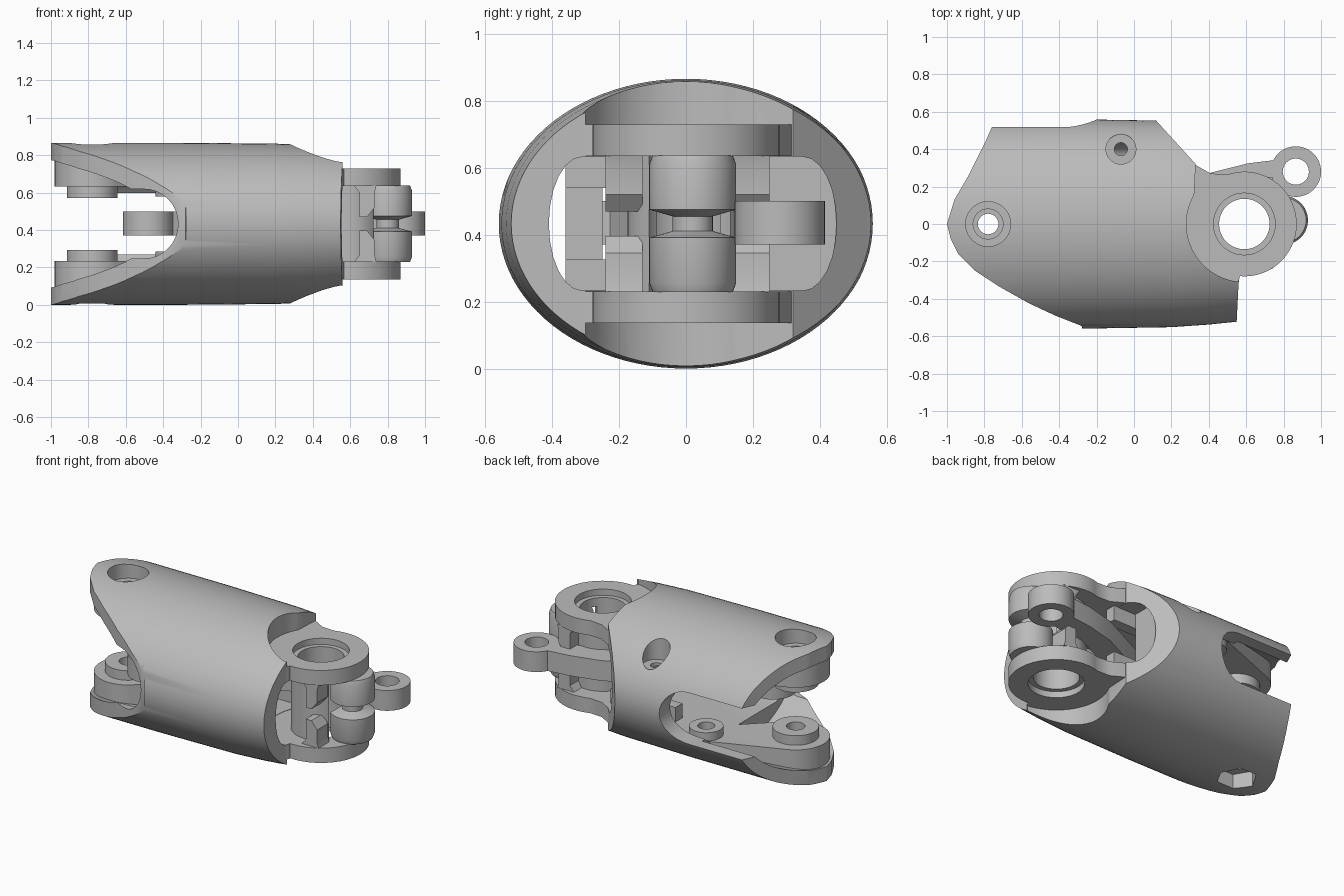
import bpy, bmesh, math
from mathutils import Vector

if "Cube" in bpy.data.objects:
    bpy.data.objects.remove(bpy.data.objects["Cube"])

grey = bpy.data.materials.new("plain_grey")
grey.use_nodes = True
grey.diffuse_color = (0.5, 0.5, 0.5, 1)
grey.node_tree.nodes["Principled BSDF"].inputs["Base Color"].default_value = (0.5, 0.5, 0.5, 1)

MID = 0.433                  # height of the symmetry plane
HINGE = (0.59, 0.0)          # lug hinge at the +x end
PIVOT = (-0.78, 0.0)         # fork pivot at the -x end
SCREW = (-0.07, 0.4)         # screw hole near the rear edge
SMALL = (-0.34, 0.28)        # small boss beside the rear slot


def loft(name, rings):
    """Closed solid through a list of equal-sized rings of points."""
    bm = bmesh.new()
    loops = [[bm.verts.new(p) for p in ring] for ring in rings]
    n = len(loops[0])
    for a, b in zip(loops, loops[1:]):
        for i in range(n):
            j = (i + 1) % n
            bm.faces.new((a[i], a[j], b[j], b[i]))
    bm.faces.new(loops[0][::-1])
    bm.faces.new(loops[-1])
    bmesh.ops.recalc_face_normals(bm, faces=bm.faces)
    mesh = bpy.data.meshes.new(name)
    bm.to_mesh(mesh)
    bm.free()
    mesh.materials.append(grey)
    ob = bpy.data.objects.new(name, mesh)
    bpy.context.scene.collection.objects.link(ob)
    return ob


def prism(name, outline, z0, z1):
    return loft(name, [[(x, y, z) for x, y in outline] for z in (z0, z1)])


def circle(c, r, n=48, start=0.0, end=math.tau):
    return [(c[0] + r * math.cos(start + (end - start) * i / n),
             c[1] + r * math.sin(start + (end - start) * i / n)) for i in range(n)]


def disc(name, c, r, z0, z1, n=48):
    return prism(name, circle(c, r, n), z0, z1)


def box(name, x0, x1, y0, y1, z0, z1):
    return prism(name, [(x0, y0), (x1, y0), (x1, y1), (x0, y1)], z0, z1)


def oval(x, ry, rz):
    return [(x, ry * math.cos(t), MID + rz * math.sin(t)) for t in (math.tau * i / 96 for i in range(96))]


def combine(ob, other, op="DIFFERENCE"):
    """Apply a boolean and throw the second solid away."""
    mod = ob.modifiers.new("cut", "BOOLEAN")
    mod.object, mod.operation, mod.solver = other, op, "EXACT"
    bpy.context.view_layer.objects.active = ob
    bpy.ops.object.modifier_apply(modifier=mod.name)
    bpy.data.objects.remove(other)


def flip(z0, z1, upper):
    """Height range above the symmetry plane, or its reflection."""
    return (z0, z1) if upper else (2 * MID - z1, 2 * MID - z0)


# Oval shell, lofted along x
shell = loft("shell", [oval(x, 0.56 * sy, MID * sz) for x, sy, sz in
                       [(-1.1, 1, 1), (-0.3, 1, 1), (0.2, 0.985, 0.99), (0.4, 0.96, 0.97), (0.62, 0.92, 0.93)]])

# Plan outline trims both ends of the shell
outline = [(-1, 0), (-0.98, -0.08), (-0.94, -0.16), (-0.85, -0.25), (-0.72, -0.335),
           (-0.56, -0.425), (-0.42, -0.49), (-0.28, -0.545), (-0.25, -0.7), (0.54, -0.7), (0.56, -0.3)]
outline += circle(HINGE, 0.31, 24, math.radians(-97), math.radians(-215))
outline += [(0.33, 0.32), (0.13, 0.54), (0, 0.69), (-0.69, 0.69), (-0.75, 0.54),
            (-0.79, 0.45), (-0.83, 0.37), (-0.89, 0.25), (-0.96, 0.13)]
combine(shell, prism("trim", outline, -0.2, 1.1), "INTERSECT")

# Cavity between the two cheeks, with rounded side walls
sect = []
for sign, y in ((1, 0.45), (-1, -0.41)):
    for i in range(13):
        t = math.radians(-90 + 15 * i)
        sect.append((y - sign * 0.1 + sign * 0.1 * math.cos(t), MID + sign * 0.2 * math.sin(t)))
combine(shell, loft("cavity", [[(x, y, z) for y, z in sect] for x in (-1.2, 1.2)]))

# Side slots with rounded inner ends, rear and front
for y0, y1, end, h in ((0.25, 0.8, -0.2, 0.165), (-0.8, -0.2, -0.32, 0.185)):
    slot = [(-1.3, MID - h), (-1.3, MID + h)]
    slot += [(end - 0.18 + 0.18 * math.sin(t), MID + h * math.cos(t))
             for t in (math.pi * i / 16 for i in range(17))]
    combine(shell, loft("slot", [[(x, y, z) for x, z in slot] for y in (y0, y1)]))

# Fork cheeks hollowed to a thin skin, leaving a lug that tapers to the small boss
pocket = loft("pocket", [oval(x, 0.5, 0.34) for x in (-1.2, -0.42)])
axis = math.atan2(SMALL[1] - PIVOT[1], SMALL[0] - PIVOT[0])
lean = math.acos((0.2 - 0.1) / math.dist(PIVOT, SMALL))
web = circle(PIVOT, 0.2, 36, axis + lean, axis + math.tau - lean)
web += circle(SMALL, 0.1, 18, axis - lean, axis + lean)
combine(pocket, prism("web", web, -0.1, 1))
combine(shell, pocket)

# Pivot bore, round recess above, hexagonal recess below, and the side screw hole
for c, r, z0, z1, n in [(PIVOT, 0.055, -0.1, 1, 32), (PIVOT, 0.12, 0.77, 1, 48), (PIVOT, 0.08, 0.74, 1, 48),
                        (PIVOT, 0.12, -0.1, 0.1, 6), (SCREW, 0.035, MID, 1, 32),
                        (SCREW, 0.08, 0.647, 1, 48)]:
    combine(shell, disc("bore", c, r, z0, z1, n))

parts = [shell]

# Sleeve around the hinge bore
sleeve = disc("hinge_sleeve", HINGE, 0.175, 0.23, 0.637)
combine(sleeve, disc("bore", HINGE, 0.135, 0, 1))
combine(sleeve, disc("clearance", (0.80, 0.02), 0.15, 0, 1))
parts.append(sleeve)

# Inner side walls
parts.append(box("rear_inner_wall", 0, 0.2, 0.25, 0.46, 0.23, 0.64))
parts.append(box("front_inner_wall", 0, 0.25, -0.36, -0.25, 0.23, 0.64))

for upper in (True, False):
    side = "upper" if upper else "lower"

    # Hinge lug plate: round end with a root running into the shell
    z0, z1 = flip(0.635, 0.73, upper)
    plan = circle(HINGE, 0.28, 36, math.radians(-95), math.radians(115))
    plan += [(0.41, 0.27), (0.33, 0.315), (0.2, 0.315), (0.2, -0.36), (0.53, -0.36), (0.56, -0.31)]
    lug = prism(side + "_hinge_lug", plan, z0, z1)
    combine(lug, disc("bore", HINGE, 0.135, z0 - 0.1, z1 + 0.1))
    combine(lug, disc("bore", HINGE, 0.165, *flip(0.69, 0.8, upper)))
    parts.append(lug)

    # Pivot boss and small boss inside the fork
    for name, c, r, z, bore in (("pivot_boss", PIVOT, 0.135, 0.572, 0.055),
                                ("small_boss", SMALL, 0.1, 0.58, 0.05)):
        boss = disc(f"{side}_{name}", c, r, *flip(z, 0.64, upper))
        combine(boss, disc("bore", c, bore, 0, 1, 32))
        parts.append(boss)

    # Knuckle roller with a tapered neck, hollowed where the hinge pin passes
    levels = [(0.12, 0.637), (0.13, 0.61), (0.13, 0.475), (0.06, 0.455), (0.06, MID)]
    knuckle = loft(side + "_knuckle", [[(x, y, z if upper else 2 * MID - z)
                                        for x, y in circle((0.80, 0.02), r)] for r, z in levels])
    combine(knuckle, disc("bore", HINGE, 0.137, 0, 1))
    parts.append(knuckle)

    # Chamfered stops on both sides of the knuckle
    rows = [(0.62, 0.74, 0.637), (0.65, 0.73, 0.6), (0.65, 0.73, 0.52), (0.65, 0.69, 0.47)]
    for s, y0, y1 in (("front", -0.24, -0.13), ("rear", 0.13, 0.25)):
        rings = []
        for a, b, z in rows:
            zz = z if upper else 2 * MID - z
            rings.append([(a, y0, zz), (b, y0, zz), (b, y1, zz), (a, y1, zz)])
        stop = loft(f"{side}_{s}_stop", rings)
        combine(stop, disc("bore", HINGE, 0.137, 0, 1))
        parts.append(stop)

    # Thickened pads on the cavity walls
    for s, y0, y1 in (("front", -0.36, -0.23), ("rear", 0.18, 0.25)):
        parts.append(box(f"{side}_{s}_pad", -0.1, 0.36, y0, y1, *flip(0.54, 0.64, upper)))

# Connecting link with an eye at each end
Z0, Z1 = 0.37, 0.5
EYES = [(0.865, 0.28), (-0.48, -0.2)]
path = [Vector(p) for p in (EYES[0], (0.62, 0.25), (0.44, 0.205), (0.1, 0.04), EYES[1])]
left, right = [], []
for i, p in enumerate(path):
    d = (path[min(i + 1, len(path) - 1)] - path[max(i - 1, 0)]).normalized()
    normal = Vector((-d.y, d.x)) * 0.075
    left.append(tuple(p + normal))
    right.append(tuple(p - normal))
link = prism("link", left + right[::-1], Z0, Z1)
for eye in EYES:
    combine(link, disc("eye", eye, 0.135, Z0, Z1), "UNION")
for eye in EYES:
    combine(link, disc("bore", eye, 0.07, 0, 1, 32))
parts.append(link)

# Smooth curved walls, keep machined edges crisp
bpy.ops.object.select_all(action="DESELECT")
for ob in parts:
    ob.select_set(True)
bpy.context.view_layer.objects.active = shell
bpy.ops.object.shade_smooth_by_angle(angle=math.radians(30))
